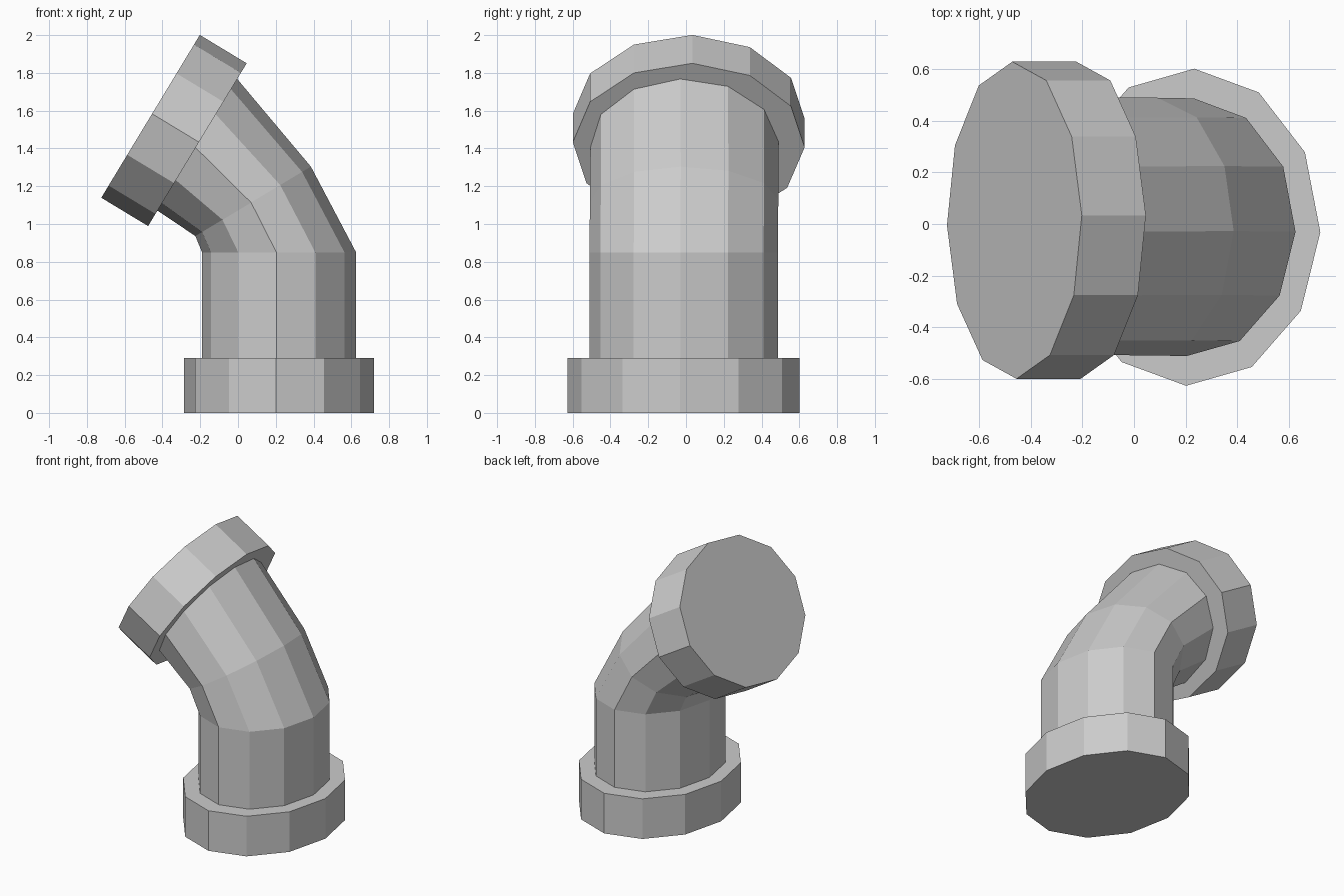
import bpy, bmesh
from math import sin, cos, radians

if "Cube" in bpy.data.objects:
    bpy.data.objects.remove(bpy.data.objects["Cube"])

SIDES = 12


def ring(bm, centre, tilt, ru, rv, twist):
    """Elliptical ring, leaning toward -x by the tilt angle."""
    t = radians(tilt)
    verts = []
    for i in range(SIDES):
        a = radians(i * 360 / SIDES + twist)
        u, v = ru * cos(a), rv * sin(a)
        verts.append(bm.verts.new((centre[0] + u * cos(t),
                                   centre[1] + v,
                                   centre[2] + u * sin(t))))
    return verts


def loft(name, rings, capped):
    bm = bmesh.new()
    loops = [ring(bm, *r) for r in rings]
    for a, b in zip(loops, loops[1:]):
        for i in range(SIDES):
            j = (i + 1) % SIDES
            bm.faces.new((a[i], a[j], b[j], b[i]))
    if capped:
        bm.faces.new(loops[0][::-1])
        bm.faces.new(loops[-1])
    bmesh.ops.recalc_face_normals(bm, faces=bm.faces)
    mesh = bpy.data.meshes.new(name)
    bm.to_mesh(mesh)
    bm.free()
    obj = bpy.data.objects.new(name, mesh)
    bpy.context.collection.objects.link(obj)
    return obj


# Collar at the base
loft("base_collar", [((0.2175, -0.0125, 0.0), 0, 0.504, 0.614, -1.8),
                     ((0.2175, -0.0125, 0.29), 0, 0.504, 0.614, -1.8)], True)

# Bent pipe: straight run, mid-bend ring, end at the tilted collar
loft("bent_pipe", [((0.2175, -0.0125, 0.288), 0, 0.408, 0.499, -2),
                   ((0.2175, -0.0125, 0.85), 0, 0.408, 0.499, -2),
                   ((0.08, -0.01, 1.12), 31, 0.357, 0.499, -2),
                   ((-0.217, -0.008, 1.421), 58.8, 0.408, 0.499, -2.5)], False)

# Tilted collar at the upper end
loft("upper_collar", [((-0.215, 0.0145, 1.42), 58.8, 0.504, 0.614, 1.8),
                      ((-0.463, 0.0145, 1.57), 58.8, 0.504, 0.614, 1.8)], True)
